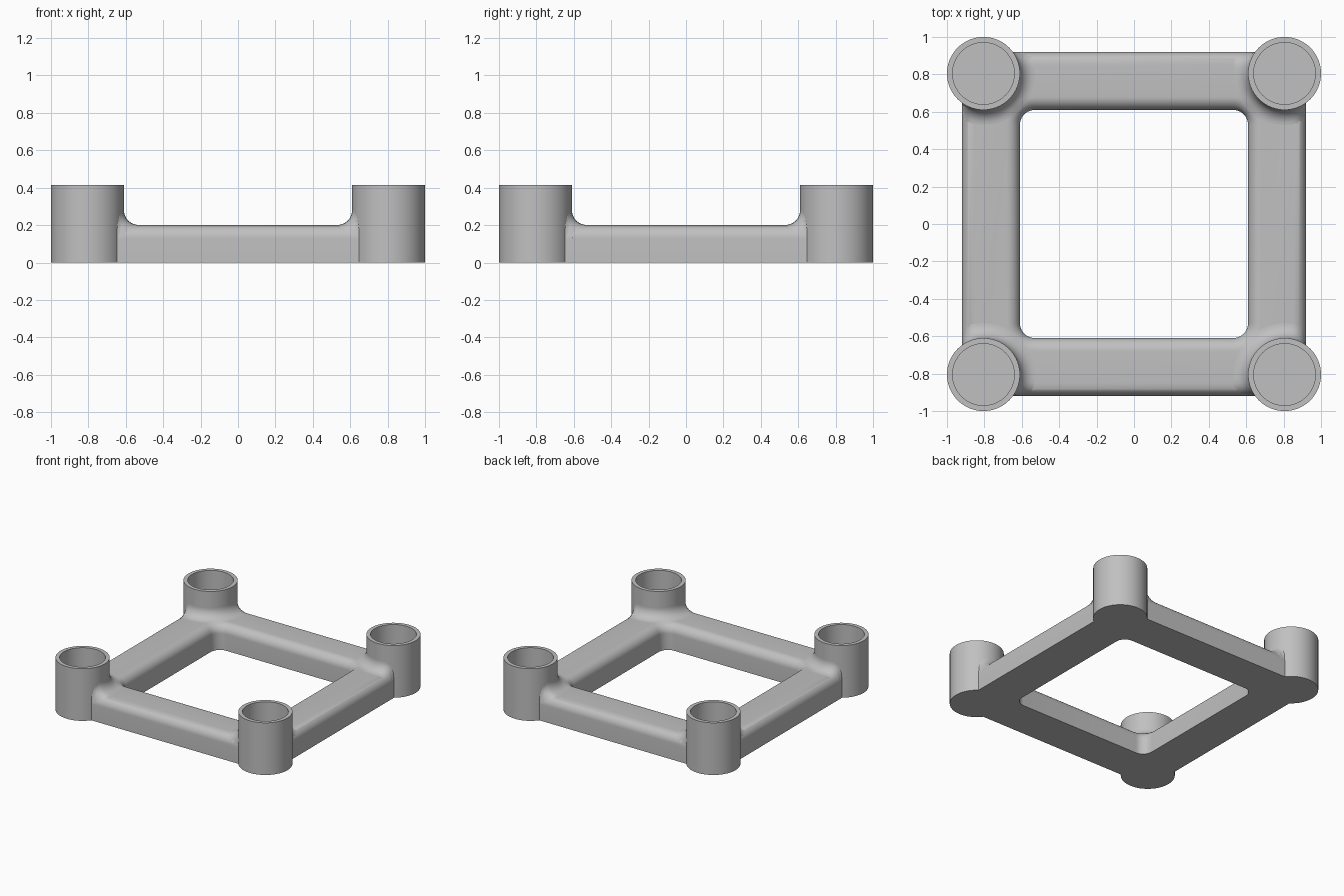
import bpy
import bmesh
import math

OUTER, INNER, CORNER = 0.92, 0.61, 0.08     # frame half sizes, hole corner radius
TOP, ROUND = 0.2, 0.07                      # frame height, edge rounding
POST, POST_R, BORE_R = 0.805, 0.195, 0.165  # post centre and radii
POST_H, BORE_FLOOR, FILLET = 0.415, 0.21, 0.08

cube = bpy.data.objects.get("Cube")
if cube:
    bpy.data.objects.remove(cube, do_unlink=True)

grey = bpy.data.materials.new("plain grey")
grey.use_nodes = True
colour = (0.53, 0.53, 0.53, 1)
grey.diffuse_color = colour
grey.node_tree.nodes["Principled BSDF"].inputs["Base Color"].default_value = colour


def loft(name, rings, close=False, angle=35, recalc=True):
    """Join rings of equal point count with quads."""
    bm = bmesh.new()
    loops = [[bm.verts.new(p) for p in ring] for ring in rings]
    pairs = list(zip(loops, loops[1:]))
    if close:
        pairs.append((loops[-1], loops[0]))
    for a, b in pairs:
        n = len(a)
        for i in range(n):
            j = (i + 1) % n
            bm.faces.new((a[i], a[j], b[j], b[i]))
    bmesh.ops.remove_doubles(bm, verts=bm.verts, dist=0.00001)
    bmesh.ops.dissolve_degenerate(bm, dist=0.00001, edges=bm.edges)
    if recalc:
        bmesh.ops.recalc_face_normals(bm, faces=bm.faces)
    mesh = bpy.data.meshes.new(name)
    bm.to_mesh(mesh)
    bm.free()
    mesh.materials.append(grey)
    obj = bpy.data.objects.new(name, mesh)
    bpy.context.collection.objects.link(obj)
    bpy.ops.object.select_all(action='DESELECT')
    obj.select_set(True)
    bpy.context.view_layer.objects.active = obj
    bpy.ops.object.shade_smooth_by_angle(angle=math.radians(angle))
    return obj


def rounded_square(half, radius, z, steps=10):
    c = half - radius
    points = []
    for k in range(4):
        sx, sy = ((1, 1), (-1, 1), (-1, -1), (1, -1))[k]
        for i in range(steps + 1):
            a = (k + i / steps) * math.pi / 2
            points.append((sx * c + radius * math.cos(a), sy * c + radius * math.sin(a), z))
    return points


def circle(cx, cy, r, z, n=72):
    turn = [2 * math.pi * i / n for i in range(n)]
    return [(cx + r * math.cos(a), cy + r * math.sin(a), z) for a in turn]


# Square frame: straight sides with rounded upper edges
arc = [(ROUND * (1 - math.cos(t)), TOP - ROUND + ROUND * math.sin(t))
       for t in (math.pi / 2 * i / 10 for i in range(11))]
section = [(0, 0)] + arc
rings = [rounded_square(INNER + e, CORNER + e, z) for e, z in section]
rings += [rounded_square(OUTER - e, 0, z) for e, z in reversed(section)]
loft("frame", rings, close=True)


def edge_height(x, y):
    """Height of the rounded frame top at a point."""
    x, y = abs(x), abs(y)
    c = INNER - CORNER
    hole = math.hypot(max(x - c, 0), max(y - c, 0)) - CORNER
    e = min(max(min(OUTER - max(x, y), hole), 0), ROUND)
    return TOP - ROUND + math.sqrt(ROUND ** 2 - (ROUND - e) ** 2)


def fillet_ring(cx, cy, d):
    """Ring of the concave blend, d away from the post wall."""
    d_in = min(max(d, 0), FILLET)
    rise = FILLET - math.sqrt(FILLET ** 2 - (FILLET - d_in) ** 2)
    ring = []
    for x, y, _ in circle(cx, cy, POST_R + d, 0):
        x = min(max(x, -OUTER), OUTER)
        y = min(max(y, -OUTER), OUTER)
        h = edge_height(x, y)
        fade = math.sqrt(max(h - TOP + ROUND, 0) / ROUND)
        ring.append((x, y, h + rise * fade + 0.0008))
    return ring


# Corner posts with open sockets, each blended into the frame
profile = [(0, 0), (POST_R, 0), (POST_R, POST_H), (BORE_R, POST_H),
           (BORE_R, BORE_FLOOR), (0, BORE_FLOOR)]
for depth, sy in (("front", -1), ("back", 1)):
    for side, sx in (("right", -1), ("left", 1)):
        cx, cy = sx * POST, sy * POST
        loft(f"{depth}_{side}_post", [circle(cx, cy, r, z) for r, z in profile])
        steps = [-0.008] + [FILLET * (i / 12) ** 2 for i in range(13)]
        blend = loft(f"{depth}_{side}_fillet", [fillet_ring(cx, cy, d) for d in steps],
                     angle=60, recalc=False)
        # Face the blend upwards
        if sum(p.normal.z * p.area for p in blend.data.polygons) < 0:
            blend.data.flip_normals()
